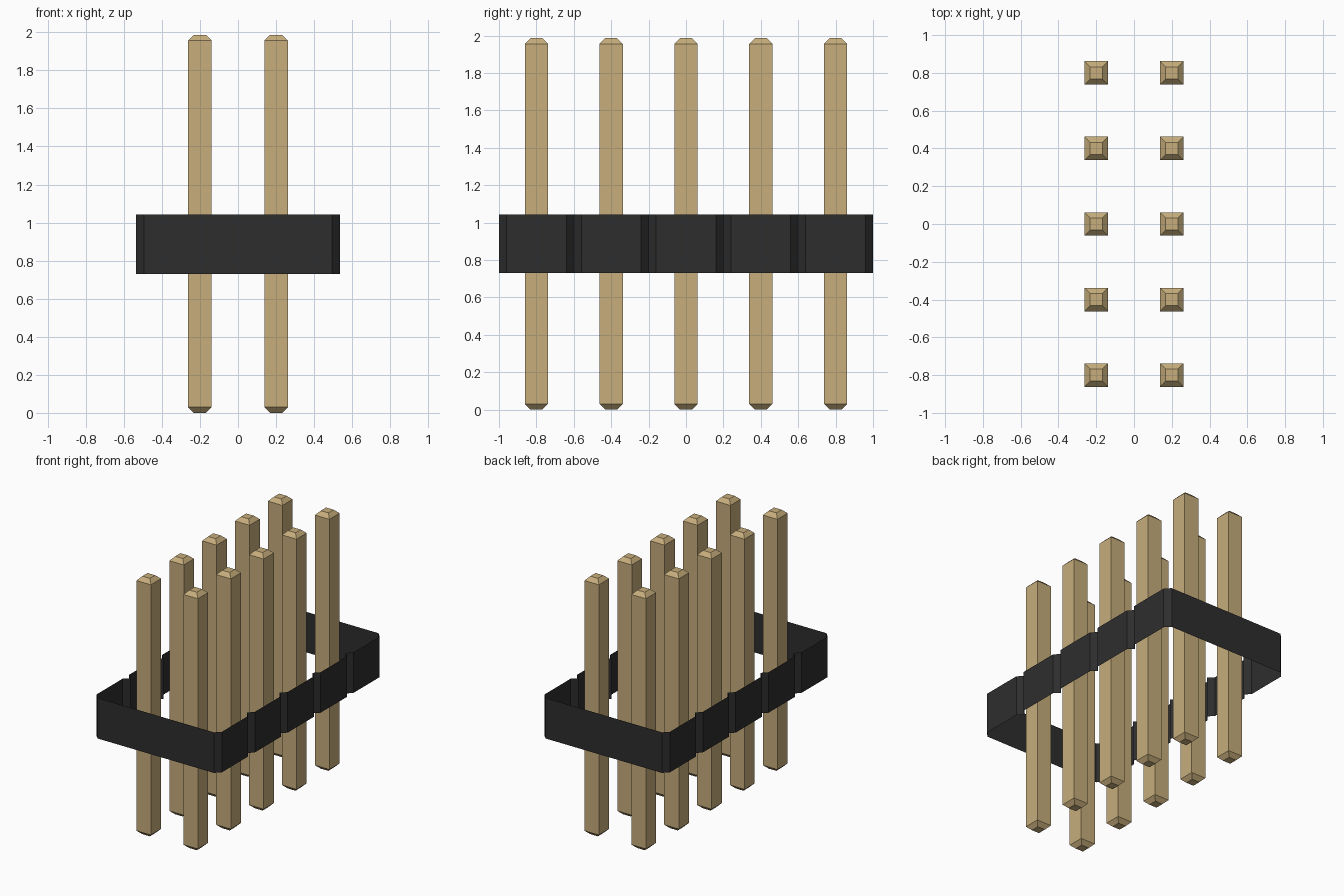
import bpy, bmesh

if "Cube" in bpy.data.objects:
    bpy.data.objects.remove(bpy.data.objects["Cube"], do_unlink=True)


def make_material(name, rgb):
    mat = bpy.data.materials.new(name)
    mat.use_nodes = True
    color = (*rgb, 1.0)
    mat.diffuse_color = color
    mat.node_tree.nodes["Principled BSDF"].inputs["Base Color"].default_value = color
    return mat


def loft(name, rings, mat, caps):
    """Join equal closed rings of points with quads, optionally capped."""
    bm = bmesh.new()
    loops = [[bm.verts.new(p) for p in ring] for ring in rings]
    for low, high in zip(loops, loops[1:]):
        n = len(low)
        for i in range(n):
            j = (i + 1) % n
            bm.faces.new((low[i], low[j], high[j], high[i]))
    if caps:
        bm.faces.new(loops[0][::-1])
        bm.faces.new(loops[-1])
    mesh = bpy.data.meshes.new(name)
    bm.to_mesh(mesh)
    bm.free()
    mesh.materials.append(mat)
    obj = bpy.data.objects.new(name, mesh)
    bpy.context.collection.objects.link(obj)
    return obj


gold = make_material("pin gold", (0.57, 0.42, 0.2))
black = make_material("housing black", (0.027, 0.027, 0.027))

PITCH = 0.4
CUT = 0.04       # chamfer and notch size
HALF_X = 0.535
ROWS = range(-2, 3)

# Housing: open wall band, one chamfered segment per pin row
right_side = []
for row in ROWS:
    y = row * PITCH
    right_side += [(HALF_X - CUT, y - PITCH / 2),
                   (HALF_X, y - PITCH / 2 + CUT),
                   (HALF_X, y + PITCH / 2 - CUT)]
right_side.append((HALF_X - CUT, 2.5 * PITCH))
outline = right_side + [(-x, -y) for x, y in right_side]
loft("housing", [[(x, y, z) for x, y in outline] for z in (0.73, 1.042)], black, caps=False)

# Pins: square posts with tapered ends
PIN_PROFILE = [(0.032, 0.0), (0.062, 0.03), (0.062, 1.956), (0.032, 1.986)]
for side, x in (("right", -0.2), ("left", 0.2)):
    for row in ROWS:
        y = row * PITCH
        rings = [[(x + sx * r, y + sy * r, z)
                  for sx, sy in ((-1, -1), (1, -1), (1, 1), (-1, 1))]
                 for r, z in PIN_PROFILE]
        loft(f"{side}_pin_{row + 3}", rings, gold, caps=True)
